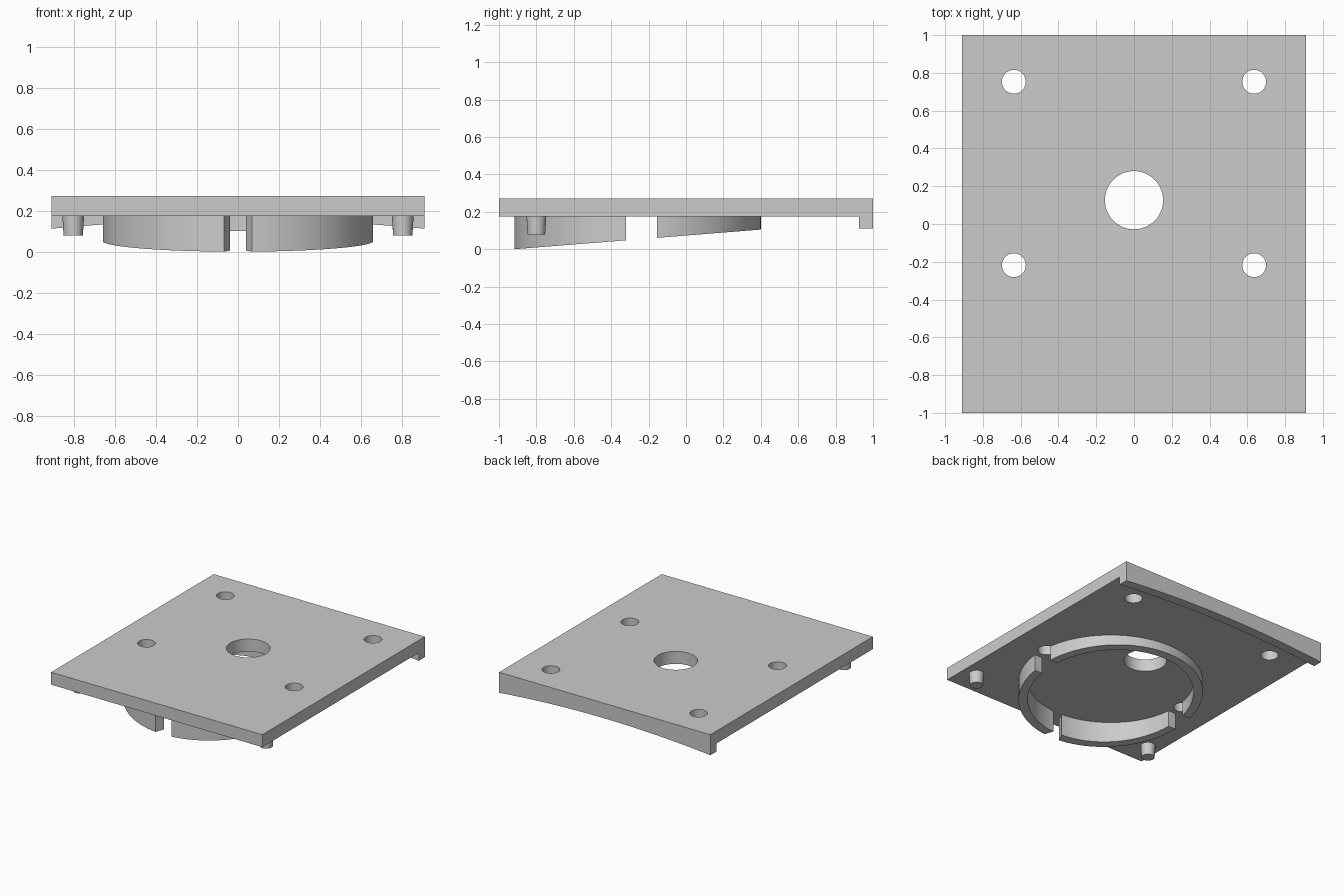
import bpy, bmesh, math

cube = bpy.data.objects.get("Cube")
if cube:
    bpy.data.objects.remove(cube, do_unlink=True)

grey = bpy.data.materials.new("plain_grey")
grey.use_nodes = True
grey.diffuse_color = (0.6, 0.6, 0.6, 1)
grey.node_tree.nodes["Principled BSDF"].inputs["Base Color"].default_value = (0.6, 0.6, 0.6, 1)

UNDER, TOP = 0.175, 0.272      # plate faces
HALF_X, HALF_Y = 0.91, 1.0
RING_Y, OUTER, INNER = -0.26, 0.66, 0.595


def finish(ob):
    """Give the part its colour and smooth its round walls."""
    ob.data.materials.clear()
    ob.data.materials.append(grey)
    bpy.ops.object.select_all(action="DESELECT")
    ob.select_set(True)
    bpy.context.view_layer.objects.active = ob
    bpy.ops.object.shade_smooth_by_angle(angle=math.radians(30))


def from_bmesh(name, bm):
    bmesh.ops.recalc_face_normals(bm, faces=bm.faces)
    mesh = bpy.data.meshes.new(name)
    bm.to_mesh(mesh)
    bm.free()
    ob = bpy.data.objects.new(name, mesh)
    bpy.context.collection.objects.link(ob)
    finish(ob)


def loft(name, sections):
    """Join four-cornered cross-sections into a closed bar."""
    bm = bmesh.new()
    rows = [[bm.verts.new(p) for p in s] for s in sections]
    for a, b in zip(rows, rows[1:]):
        for i in range(4):
            j = (i + 1) % 4
            bm.faces.new((a[i], a[j], b[j], b[i]))
    bm.faces.new(rows[0])
    bm.faces.new(rows[-1])
    from_bmesh(name, bm)


def circle(x, y, r, n=64):
    return [(x + r * math.cos(math.tau * i / n), y + r * math.sin(math.tau * i / n))
            for i in range(n)]


# Plate with four screw holes and a central opening
outlines = [[(-HALF_X, -HALF_Y), (HALF_X, -HALF_Y), (HALF_X, HALF_Y), (-HALF_X, HALF_Y)],
            circle(0, 0.126, 0.154)]
outlines += [circle(s * 0.636, y, 0.063) for s in (-1, 1) for y in (-0.218, 0.753)]
curve = bpy.data.curves.new("plate", "CURVE")
curve.dimensions = "2D"
curve.fill_mode = "BOTH"
curve.extrude = (TOP - UNDER) / 2
for pts in outlines:
    sp = curve.splines.new("POLY")
    sp.points.add(len(pts) - 1)
    for p, (x, y) in zip(sp.points, pts):
        p.co = (x, y, 0, 1)
    sp.use_cyclic_u = True
plate = bpy.data.objects.new("plate", curve)
bpy.context.collection.objects.link(plate)
plate.location.z = (TOP + UNDER) / 2
bpy.ops.object.select_all(action="DESELECT")
plate.select_set(True)
bpy.context.view_layer.objects.active = plate
bpy.ops.object.convert(target="MESH")
plate = bpy.context.object
bm = bmesh.new()
bm.from_mesh(plate.data)
bmesh.ops.remove_doubles(bm, verts=bm.verts, dist=0.0001)
bm.to_mesh(plate.data)
bm.free()
finish(plate)


# Ring wall in three pieces, its lower edge sloping up towards the back
def ring_piece(name, outer_ends, inner_ends, steps):
    def point(r, ends, t, low):
        a = math.radians(ends[0] + (ends[1] - ends[0]) * t)
        y = RING_Y + r * math.sin(a)
        return (r * math.cos(a), y, 0.0797 * (y + 0.92) if low else UNDER)
    loft(name, [[point(OUTER, outer_ends, i / steps, False),
                 point(OUTER, outer_ends, i / steps, True),
                 point(INNER, inner_ends, i / steps, True),
                 point(INNER, inner_ends, i / steps, False)] for i in range(steps + 1)])


ring_piece("ring_back", (9.2, 170.8), (10.2, 169.8), 64)
ring_piece("ring_front_left", (-84.1, -5.2), (-86.2, -5.8), 32)
ring_piece("ring_front_right", (-95.9, -174.8), (-93.8, -174.2), 32)

# Back lip with an arched lower edge
sections = []
for i in range(33):
    x = HALF_X * (i / 16 - 1)
    low = 0.155 - 0.043 * (x / HALF_X) ** 2
    sections.append([(x, 0.925, UNDER), (x, HALF_Y, UNDER), (x, HALF_Y, low), (x, 0.925, low)])
loft("back_lip", sections)

# Tapered locating pins
for side, s in (("left", 1), ("right", -1)):
    bm = bmesh.new()
    bmesh.ops.create_cone(bm, cap_ends=True, segments=40, radius1=0.047, radius2=0.053,
                          depth=UNDER - 0.08)
    bmesh.ops.translate(bm, verts=bm.verts, vec=(s * 0.803, -0.8, (UNDER + 0.08) / 2))
    from_bmesh("pin_" + side, bm)
